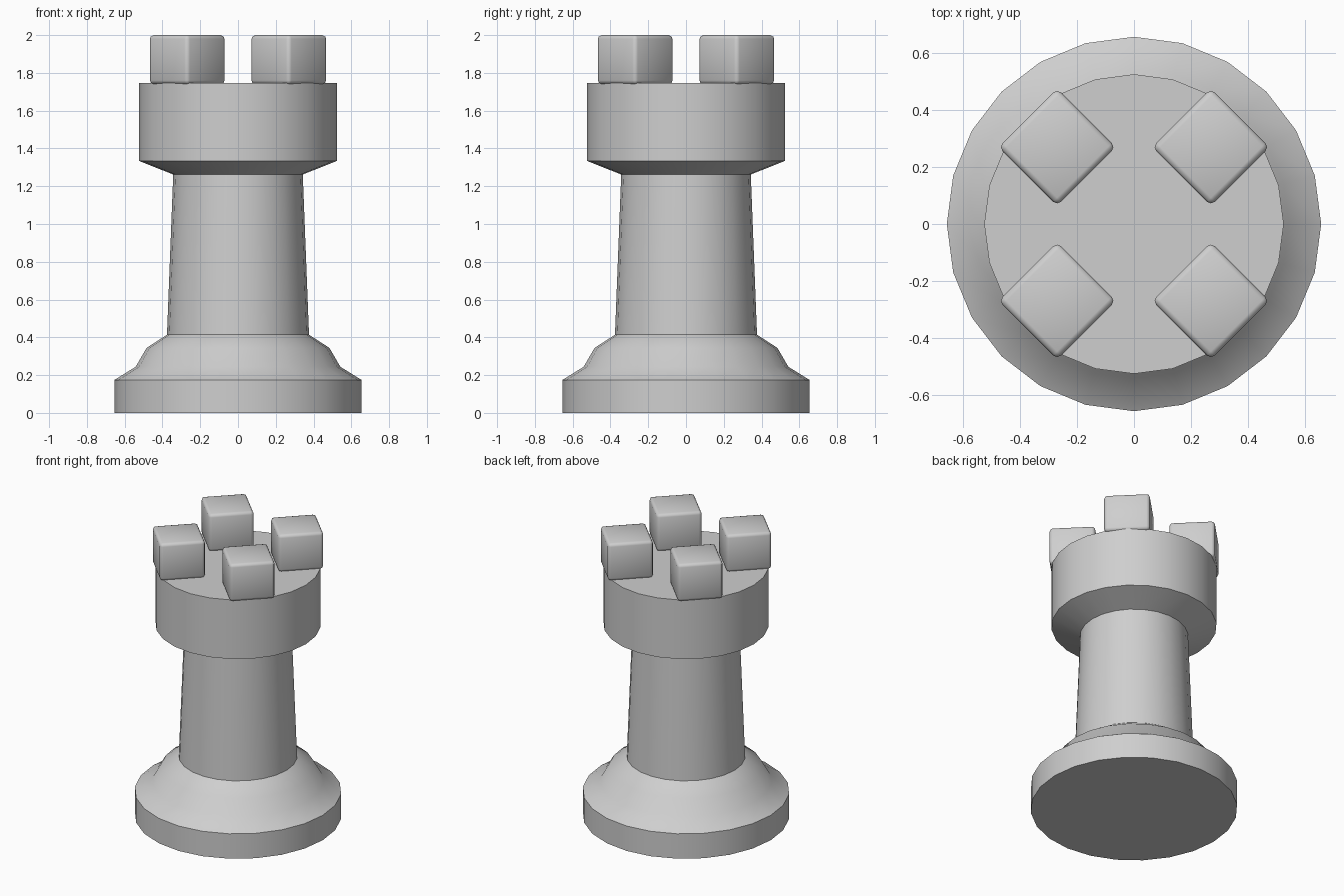
import bpy, bmesh, math
from mathutils import Matrix

if "Cube" in bpy.data.objects:
    bpy.data.objects.remove(bpy.data.objects["Cube"])

SIDES = 24
grey = bpy.data.materials.new("plain_grey")
grey.diffuse_color = (0.62, 0.62, 0.62, 1)
grey.use_nodes = True
grey.node_tree.nodes["Principled BSDF"].inputs["Base Color"].default_value = grey.diffuse_color


def finish(name, bm, angle):
    mesh = bpy.data.meshes.new(name)
    bmesh.ops.recalc_face_normals(bm, faces=bm.faces)
    bm.to_mesh(mesh)
    bm.free()
    mesh.materials.append(grey)
    ob = bpy.data.objects.new(name, mesh)
    bpy.context.collection.objects.link(ob)
    bpy.ops.object.select_all(action='DESELECT')
    ob.select_set(True)
    bpy.context.view_layer.objects.active = ob
    bpy.ops.object.shade_smooth_by_angle(angle=math.radians(angle))
    return ob


def lathe(name, profile):
    """Turn (radius, z) points round the z axis; radius 0 makes a cap."""
    bm = bmesh.new()
    pts = [bm.verts.new((r, 0, z)) for r, z in profile]
    edges = [bm.edges.new(pair) for pair in zip(pts, pts[1:])]
    bmesh.ops.spin(bm, geom=pts + edges, axis=(0, 0, 1), cent=(0, 0, 0),
                   angle=math.tau, steps=SIDES)
    bmesh.ops.remove_doubles(bm, verts=bm.verts, dist=0.0005)
    return finish(name, bm, 31)


# Turned body: the parts share rims, so only the outer ends are capped
lathe("base", [(0, 0), (0.655, 0), (0.655, 0.174), (0.542, 0.244),
               (0.484, 0.344), (0.376, 0.414)])
lathe("shaft", [(0.376, 0.414), (0.343, 1.262)])
lathe("collar", [(0.343, 1.262), (0.524, 1.334), (0.524, 1.747), (0, 1.747)])

# Four softened battlement blocks, turned 45 degrees
for i, (sx, sy) in enumerate([(1, 1), (-1, 1), (-1, -1), (1, -1)]):
    bm = bmesh.new()
    bmesh.ops.create_cube(bm, size=1)
    bmesh.ops.scale(bm, vec=(0.29, 0.29, 0.26), verts=bm.verts)
    bmesh.ops.bevel(bm, geom=bm.edges[:], offset=0.02, segments=2,
                    profile=0.5, affect='EDGES')
    bmesh.ops.transform(bm, verts=bm.verts, matrix=(
        Matrix.Translation((0.269 * sx, 0.269 * sy, 1.87))
        @ Matrix.Rotation(math.radians(45), 4, 'Z')))
    finish(f"battlement_{i + 1}", bm, 60)
